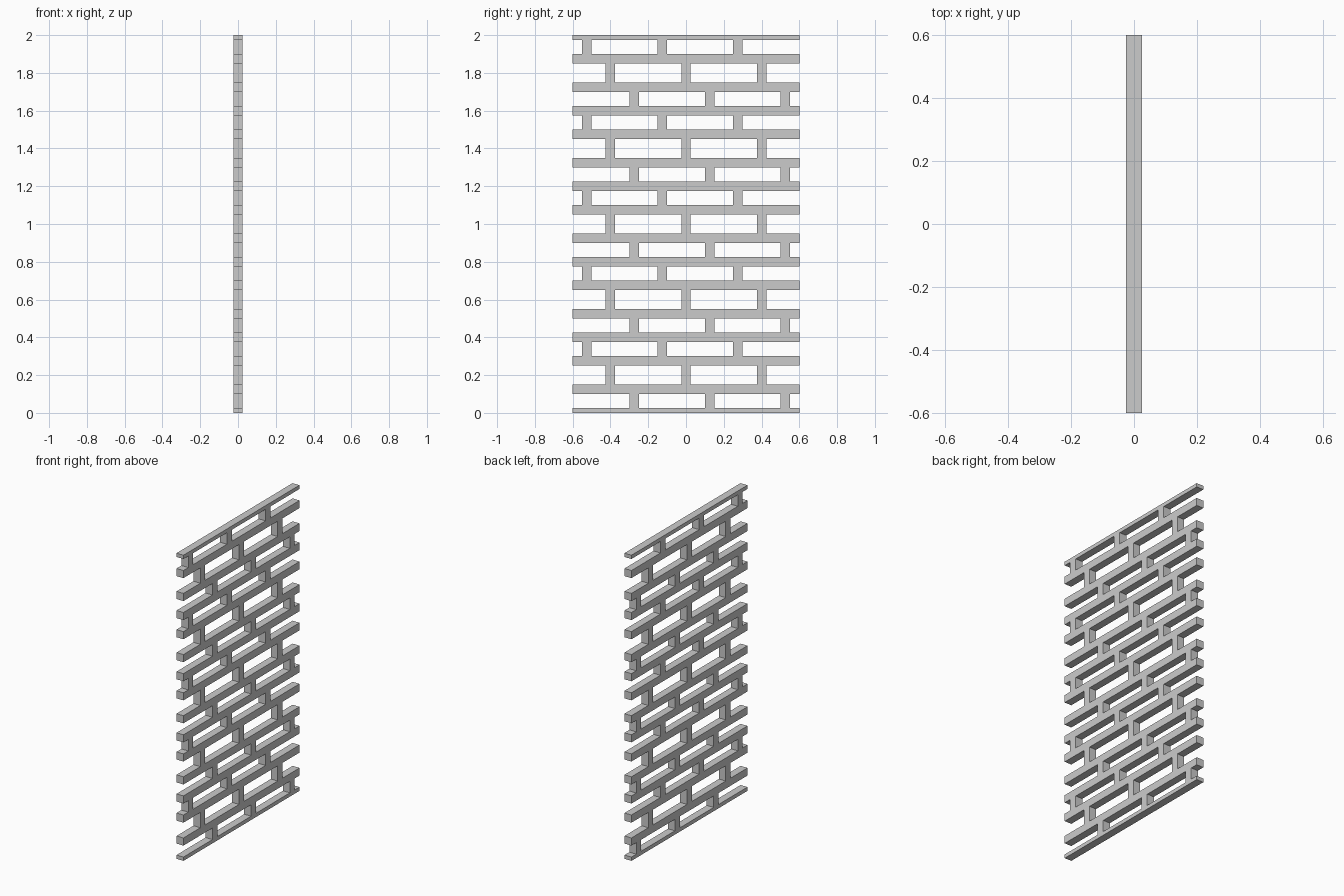
import bpy, bmesh
from mathutils import Matrix

if "Cube" in bpy.data.objects:
    bpy.data.objects.remove(bpy.data.objects["Cube"])

THICK, WIDTH, PERIOD, REPEATS = 0.05, 1.2, 0.4, 5


def add_box(bm, y0, y1, z0, z1):
    m = Matrix.Translation((0, (y0 + y1) / 2, (z0 + z1) / 2)) @ Matrix.Diagonal((THICK, y1 - y0, z1 - z0, 1))
    bmesh.ops.create_cube(bm, size=1, matrix=m)


def finish(bm, name):
    mesh = bpy.data.meshes.new(name)
    bm.to_mesh(mesh)
    bm.free()
    bpy.context.collection.objects.link(bpy.data.objects.new(name, mesh))


# Horizontal rails: three per repeat, half-height rails at the bottom and top
centres = [i * PERIOD + dz for i in range(REPEATS) for dz in (0, 0.125, 0.275)] + [2.0]
rails = bmesh.new()
for z in centres:
    add_box(rails, -WIDTH / 2, WIDTH / 2, max(z - 0.025, 0), min(z + 0.025, 2))
finish(rails, "horizontal_rails")

# Short posts between rails, staggered in each course
posts = bmesh.new()
for i, (low, high) in enumerate(zip(centres, centres[1:])):
    shift = (0.125, 0, -0.125)[i % 3]
    for y in (-0.4, 0, 0.4):
        add_box(posts, y + shift - 0.025, y + shift + 0.025, low + 0.025, high - 0.025)
finish(posts, "staggered_posts")
